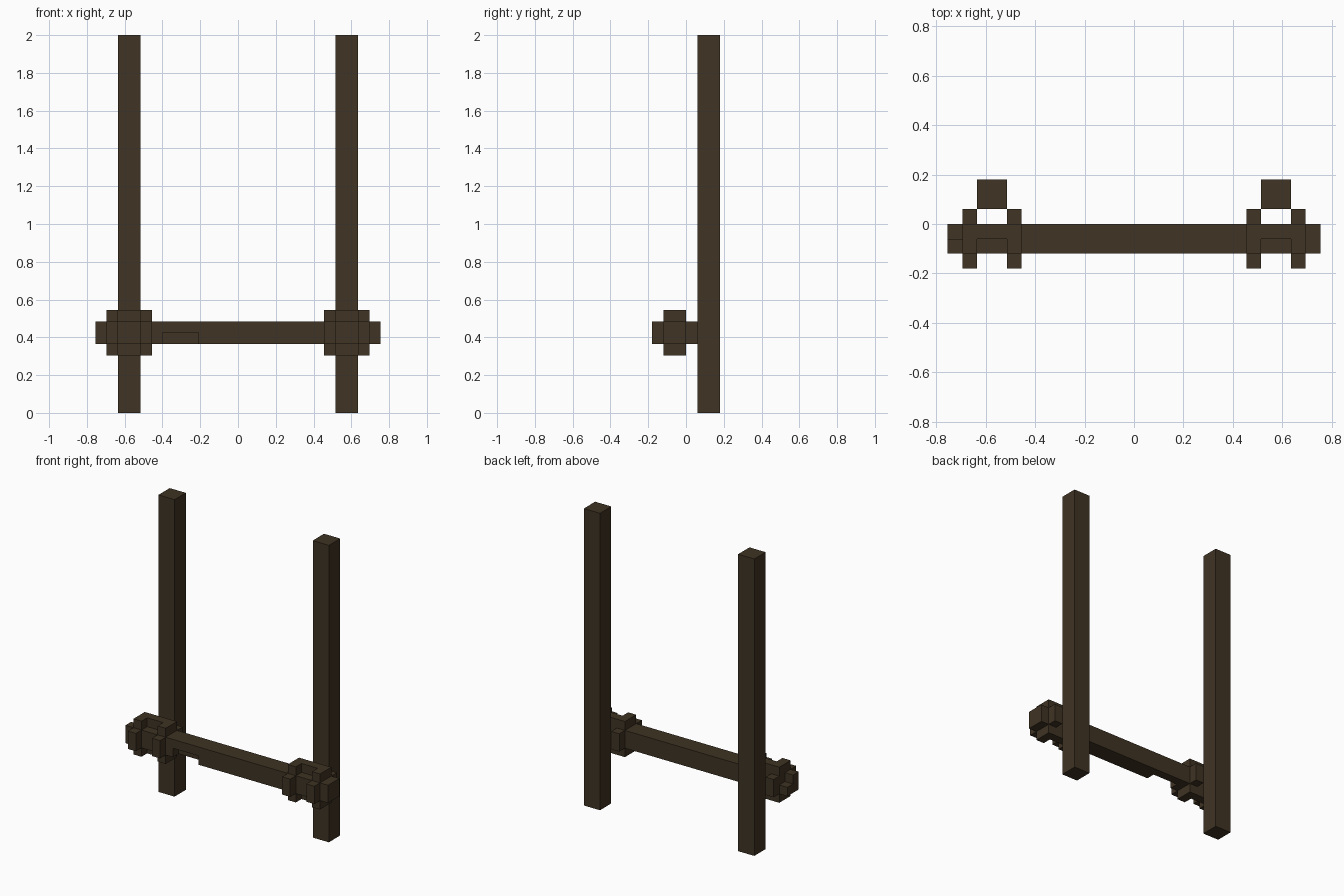
import bpy
import bmesh
from mathutils import Vector

cube = bpy.data.objects.get("Cube")
if cube:
    bpy.data.objects.remove(cube, do_unlink=True)

wood = bpy.data.materials.new("dark_wood")
wood.use_nodes = True
wood.diffuse_color = (0.05, 0.033, 0.017, 1)
bsdf = next(n for n in wood.node_tree.nodes if n.type == 'BSDF_PRINCIPLED')
bsdf.inputs["Base Color"].default_value = wood.diffuse_color
bsdf.inputs["Roughness"].default_value = 0.9

U = 0.06                                  # block unit
POST_X = 0.575
BEAM_Y, BEAM_Z = -U, 0.425                # beam axis


def finish(name, bm):
    bmesh.ops.recalc_face_normals(bm, faces=bm.faces)
    mesh = bpy.data.meshes.new(name)
    bm.to_mesh(mesh)
    bm.free()
    mesh.materials.append(wood)
    obj = bpy.data.objects.new(name, mesh)
    bpy.context.scene.collection.objects.link(obj)
    return obj


def box(name, low, high):
    low, high = Vector(low), Vector(high)
    bm = bmesh.new()
    bmesh.ops.create_cube(bm, size=1)
    for v in bm.verts:
        v.co = (low + high) / 2 + v.co * (high - low)
    return finish(name, bm)


def cross_plate(name, x):
    """Plus-shaped collar plate, one unit thick, around the beam axis."""
    quarter = [(2, 1), (1, 1), (1, 2)]
    points = []
    for _ in range(4):
        points += quarter
        quarter = [(-b, a) for a, b in quarter]
    bm = bmesh.new()
    face = bm.faces.new([bm.verts.new((x - U / 2, BEAM_Y + a * U, BEAM_Z + b * U))
                         for a, b in points])
    out = bmesh.ops.extrude_face_region(bm, geom=[face])
    moved = [v for v in out["geom"] if isinstance(v, bmesh.types.BMVert)]
    bmesh.ops.translate(bm, verts=moved, vec=(U, 0, 0))
    return finish(name, bm)


def cut(target, name, low, high):
    cutter = box(name, low, high)
    cutter.hide_render = True
    cutter.hide_viewport = True
    mod = target.modifiers.new(name, 'BOOLEAN')
    mod.operation = 'DIFFERENCE'
    mod.solver = 'EXACT'
    mod.object = cutter


# Cross beam with a chipped lower edge and a chipped end corner
beam = box("cross_beam", (-0.755, -2 * U, BEAM_Z - U), (0.755, 0, BEAM_Z + U))
cut(beam, "lower_edge_cutter", (-0.4, -0.2, 0.3), (-0.21, -U, BEAM_Z))
cut(beam, "end_corner_cutter", (-0.85, -U, BEAM_Z), (-0.695, 0.1, 0.6))

# Posts and the collars that tie them to the beam
for side, s in (("left", 1), ("right", -1)):
    x = s * POST_X
    box(side + "_post", (x - U, U, 0), (x + U, 3 * U, 2))
    cross_plate(side + "_outer_collar_plate", x + s * 1.5 * U)
    cross_plate(side + "_inner_collar_plate", x - s * 1.5 * U)
    for level, z in (("upper", BEAM_Z + U), ("lower", BEAM_Z - 2 * U)):
        box(f"{side}_{level}_collar_bar", (x - U, -U, z), (x + U, 0, z + U))
